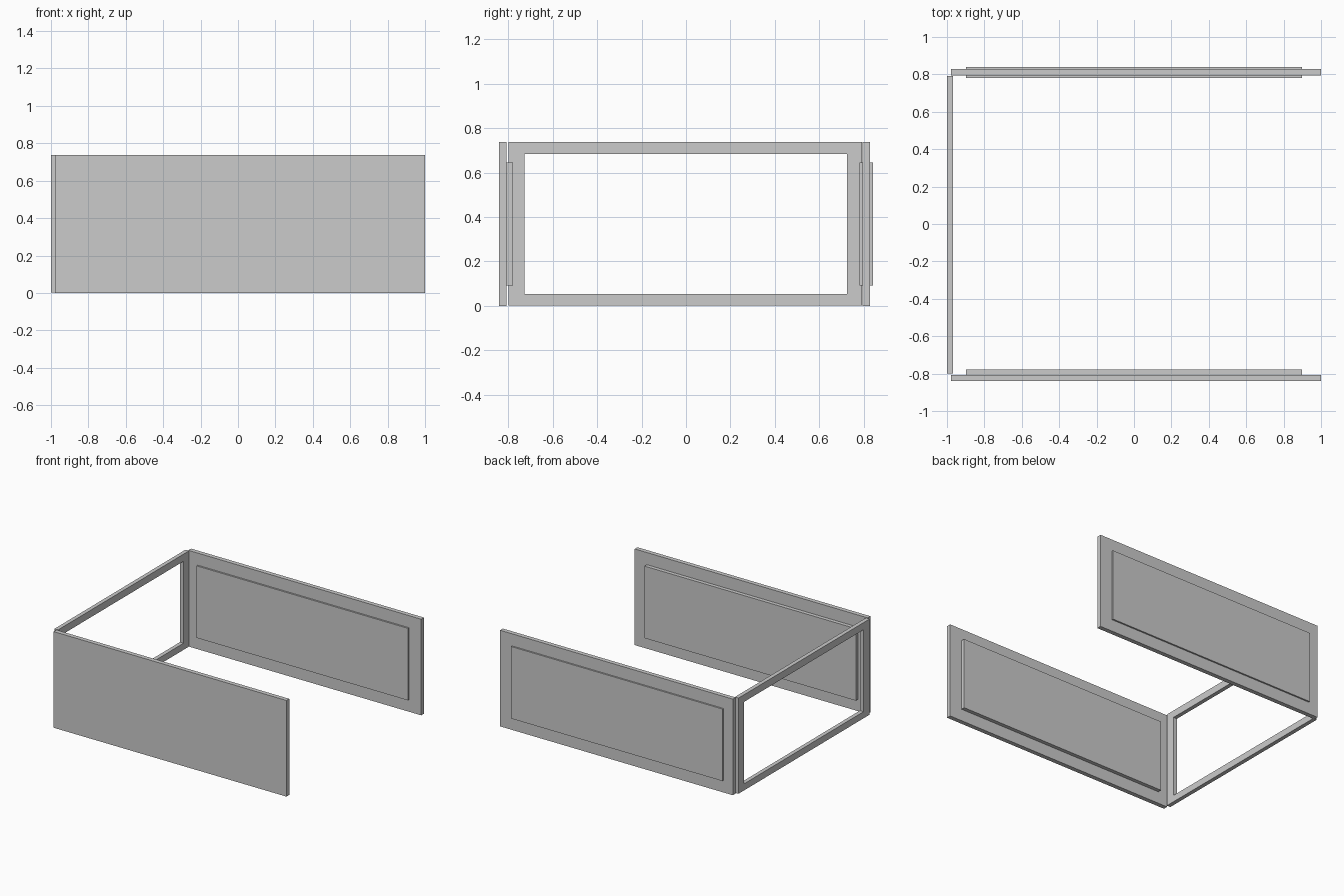
import bpy, bmesh

if "Cube" in bpy.data.objects:
    bpy.data.objects.remove(bpy.data.objects["Cube"])


def finish(name, bm):
    bmesh.ops.recalc_face_normals(bm, faces=bm.faces)
    mesh = bpy.data.meshes.new(name)
    bm.to_mesh(mesh)
    bm.free()
    obj = bpy.data.objects.new(name, mesh)
    bpy.context.collection.objects.link(obj)
    return obj


def box(name, lo, hi):
    bm = bmesh.new()
    bmesh.ops.create_cube(bm, size=1)
    for v in bm.verts:
        v.co = [(a + b) / 2 + c * (b - a) for a, b, c in zip(lo, hi, v.co)]
    return finish(name, bm)


def open_frame(name, x0, x1, outer, inner):
    # rectangular ring in the YZ plane, extruded along X
    def ring(y0, y1, z0, z1):
        return [bm.verts.new((x0, y, z)) for y, z in
                ((y0, z0), (y1, z0), (y1, z1), (y0, z1))]
    bm = bmesh.new()
    a, b = ring(*outer), ring(*inner)
    for i in range(4):
        j = (i + 1) % 4
        bm.faces.new((a[i], a[j], b[j], b[i]))
    ext = bmesh.ops.extrude_face_region(bm, geom=bm.faces[:], use_keep_orig=True)
    for v in ext["geom"]:
        if isinstance(v, bmesh.types.BMVert):
            v.co.x = x1
    return finish(name, bm)


# Side panels, each with a raised inset slab passing through it
for side, panel_y, slab_y in (("front", (-0.840, -0.806), (-0.837, -0.777)),
                              ("back", (0.794, 0.828), (0.781, 0.840))):
    box(side + "_panel", (-0.978, panel_y[0], 0), (1.0, panel_y[1], 0.738))
    box(side + "_raised_slab", (-0.898, slab_y[0], 0.092), (0.897, slab_y[1], 0.645))

# Open end frame on the left
open_frame("end_frame", -1.0, -0.969,
           (-0.798, 0.791, 0.003, 0.738), (-0.726, 0.724, 0.054, 0.683))
